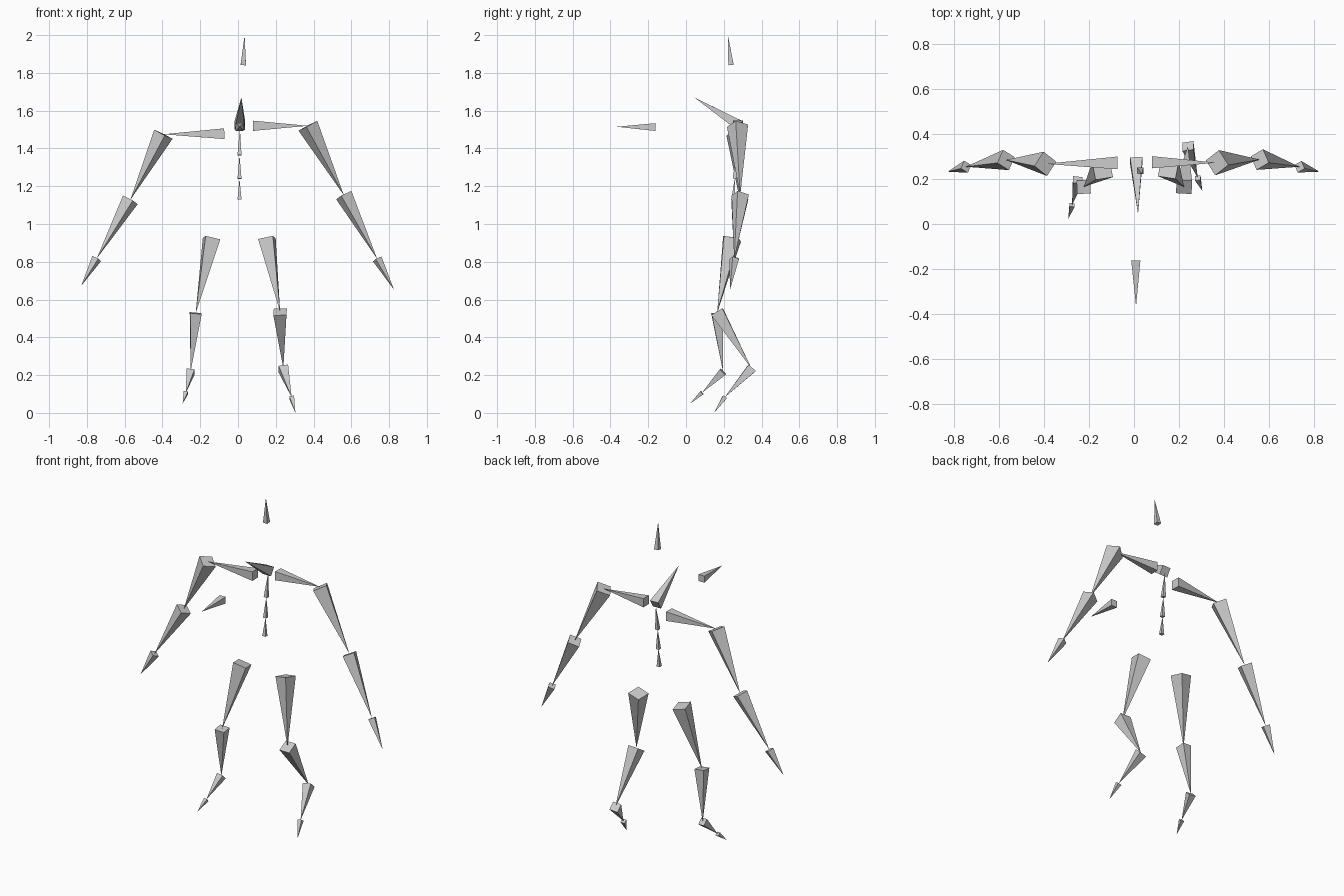
import bpy
import bmesh
from mathutils import Matrix, Vector

default_cube = bpy.data.objects.get("Cube")
if default_cube:
    bpy.data.objects.remove(default_cube, do_unlink=True)

# One plain grey for every bone
grey = bpy.data.materials.new("bone_grey")
grey.use_nodes = True
grey.diffuse_color = (0.6, 0.6, 0.6, 1)
grey.node_tree.nodes["Principled BSDF"].inputs["Base Color"].default_value = grey.diffuse_color


def bone(name, start, tip, radius, corner):
    """Four-sided spike from start to tip; corner tells where one base corner points."""
    start, tip = Vector(start), Vector(tip)
    axis = (tip - start).normalized()
    corner = Vector(corner)
    side = (corner - axis * corner.dot(axis)).normalized()
    frame = Matrix((side, axis.cross(side), axis)).transposed().to_4x4()
    frame.translation = (start + tip) / 2
    bm = bmesh.new()
    bmesh.ops.create_cone(bm, cap_ends=True, segments=4, radius1=radius, radius2=0,
                          depth=(tip - start).length, matrix=frame)
    bmesh.ops.remove_doubles(bm, verts=bm.verts, dist=1e-5)
    bmesh.ops.recalc_face_normals(bm, faces=bm.faces)
    mesh = bpy.data.meshes.new(name)
    bm.to_mesh(mesh)
    bm.free()
    mesh.materials.append(grey)
    obj = bpy.data.objects.new(name, mesh)
    bpy.context.collection.objects.link(obj)


def chain(prefix, mirror, names, joints, radii, corners):
    """Run of bones, each starting at the tip of the one before."""
    for name, start, tip, radius, corner in zip(names, joints, joints[1:], radii, corners):
        turned = (corner[0] * mirror, corner[1], corner[2])
        bone(prefix + name, start, tip, radius, turned)


# Arms: collarbone, upper arm, forearm, hand
arm_names = ("collarbone", "upper_arm", "forearm", "hand")
arm_corners = ((0, 1, 1), (-0.2, -1, 0), (-0.45, -1, 0.2), (-0.45, -1, 0.2))
left_arm = ((0.08, 0.275, 1.52), (0.37, 0.273, 1.52), (0.56, 0.287, 1.153),
            (0.737, 0.255, 0.815), (0.826, 0.233, 0.652))
right_arm = ((-0.073, 0.272, 1.478), (-0.395, 0.268, 1.475), (-0.57, 0.285, 1.128),
             (-0.748, 0.255, 0.817), (-0.83, 0.233, 0.673))
chain("left_", 1, arm_names, left_arm, (0.038, 0.057, 0.048, 0.027), arm_corners)
chain("right_", -1, arm_names, right_arm, (0.04, 0.055, 0.047, 0.028), arm_corners)

# Legs: thigh, shin, foot, toe
leg_names = ("thigh", "shin", "foot", "toe")
leg_corners = ((0.58, -0.82, 0), (1, 0.9, 0.3), (1, 0.7, -0.7), (1, 0.7, -0.7))
left_leg = ((0.153, 0.246, 0.922), (0.223, 0.165, 0.535), (0.24, 0.347, 0.235),
            (0.284, 0.205, 0.083), (0.304, 0.148, 0))
right_leg = ((-0.14, 0.242, 0.922), (-0.224, 0.165, 0.528), (-0.251, 0.196, 0.218),
             (-0.276, 0.085, 0.107), (-0.293, 0.022, 0.05))
chain("left_", 1, leg_names, left_leg, (0.057, 0.049, 0.036, 0.018), leg_corners)
chain("right_", -1, leg_names, right_leg, (0.057, 0.043, 0.03, 0.016), leg_corners)

# Spine: three short bones stacked to the neck
spine_names = ("lower_spine", "middle_spine", "upper_spine")
spine = ((0.008, 0.25, 1.13), (0.008, 0.258, 1.24), (0.008, 0.265, 1.364), (0.01, 0.28, 1.51))
chain("", 1, spine_names, spine, [0.015] * 3, [(1, 1, 0)] * 3)

# Neck leaning forward, and the loose bones above and ahead of it
bone("neck", (0.01, 0.283, 1.522), (0.018, 0.044, 1.67), 0.039, (1, 0.58, 0.81))
bone("head_top", (0.028, 0.238, 1.842), (0.035, 0.222, 2), 0.02, (1, 1, 0))
bone("front_pointer", (0.008, -0.162, 1.513), (0.009, -0.366, 1.515), 0.029, (1, 0, 1))
